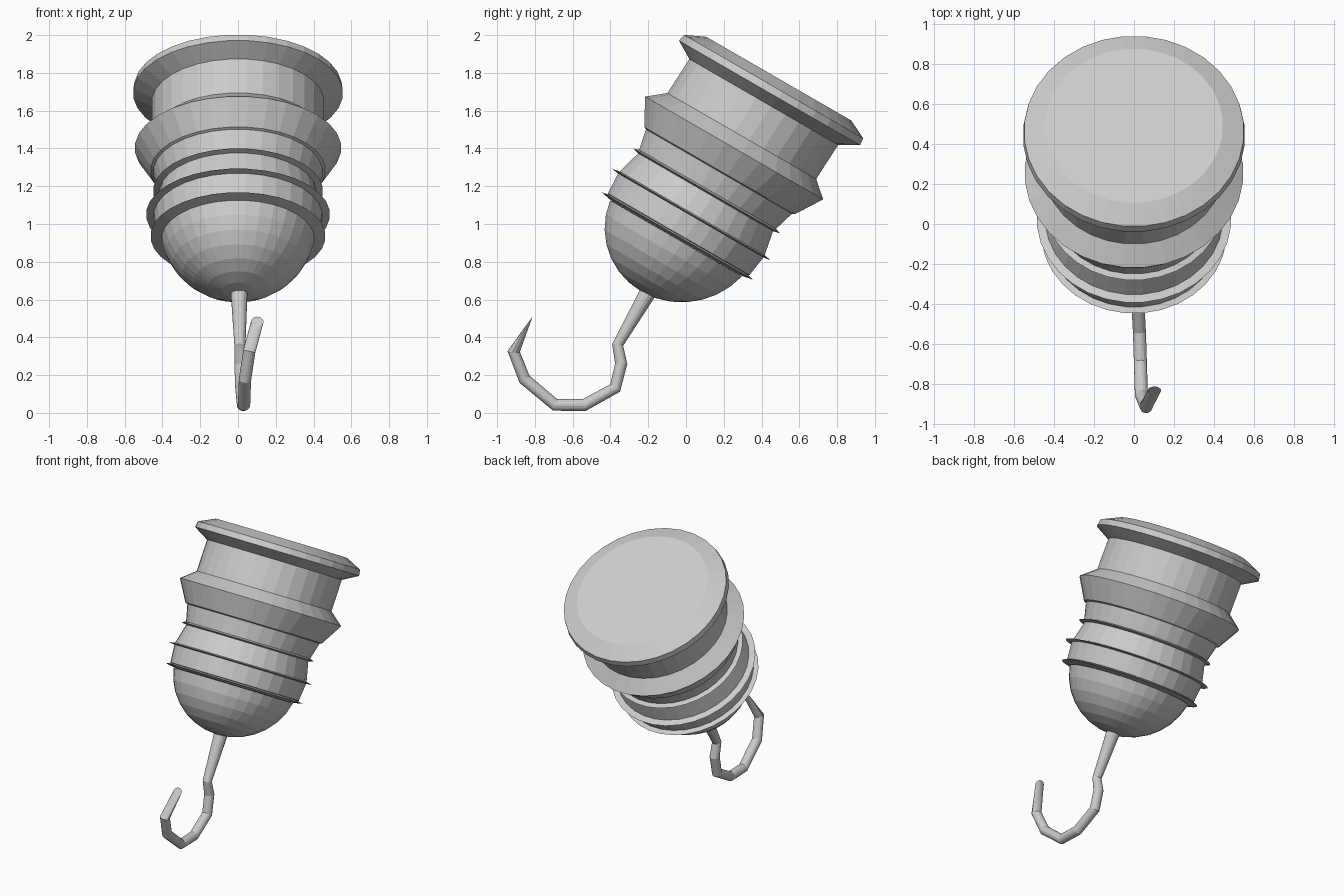
import bpy, bmesh, math
from mathutils import Vector

if "Cube" in bpy.data.objects:
    bpy.data.objects.remove(bpy.data.objects["Cube"])

SIDES = 32
TILT = math.radians(30)
AXIS = Vector((0, math.sin(TILT), math.cos(TILT)))
SIDE = Vector((0, math.cos(TILT), -math.sin(TILT)))
X = Vector((1, 0, 0))


def centre(s):
    # the stack leans slightly along its tilted axis
    return AXIS * s + SIDE * (-0.507 + 0.048 * (s - 0.79))


def skin(name, rings):
    """Bridge rings of points into a closed, flat-shaded skin."""
    bm = bmesh.new()
    loops = [[bm.verts.new(p) for p in ring] for ring in rings]
    for a, b in zip(loops, loops[1:]):
        n = len(a)
        for i in range(n):
            j = (i + 1) % n
            bm.faces.new((a[i], a[j], b[j], b[i]))
    bm.faces.new(loops[0][::-1])
    bm.faces.new(loops[-1])
    bmesh.ops.recalc_face_normals(bm, faces=bm.faces)
    mesh = bpy.data.meshes.new(name)
    bm.to_mesh(mesh)
    bm.free()
    obj = bpy.data.objects.new(name, mesh)
    bpy.context.collection.objects.link(obj)
    return obj


def circle(c, u, v, r, n):
    return [c + (u * math.cos(a) + v * math.sin(a)) * r
            for a in (2 * math.pi * (i + 0.5) / n for i in range(n))]


def lathe(name, profile):
    """Profile of (height along axis, radius)."""
    return skin(name, [circle(centre(s), X, SIDE, r, SIDES) for s, r in profile])


# top flange
lathe("top_flange", [(1.63, 0.455), (1.688, 0.556), (1.728, 0.55), (1.778, 0.445)])

# sleeve with its flared collar
lathe("sleeve", [(1.19, 0.44), (1.2, 0.463), (1.342, 0.547), (1.417, 0.457), (1.635, 0.457)])

# waist between the thin rings
lathe("waist", [(0.78, 0.405), (0.80, 0.435), (0.925, 0.447), (1.06, 0.415), (1.2, 0.45)])

# thin sharp rings
for i, (s, r) in enumerate([(1.072, 0.45), (0.924, 0.487), (0.788, 0.464)]):
    lathe(f"thin_ring_{i + 1}", [(s - 0.014, 0.39), (s, r), (s + 0.014, 0.41)])

# rounded dome underneath
R, S0 = 0.412, 0.850
lathe("dome", [(S0 - R * math.cos(a), R * math.sin(a))
               for a in (math.radians(11.25 * k + 0.5) for k in range(8))])

# hook: x, y, z, radius along the path
path = [(0.004, -0.165, 0.70, 0.052), (0.006, -0.20, 0.64, 0.045),
        (0.01, -0.362, 0.36, 0.030), (0.013, -0.343, 0.26, 0.033),
        (0.018, -0.375, 0.132, 0.033), (0.027, -0.538, 0.042, 0.033),
        (0.032, -0.692, 0.042, 0.033), (0.037, -0.855, 0.178, 0.033),
        (0.06, -0.912, 0.325, 0.033)]
pts = [Vector(p[:3]) for p in path]
tip = Vector((0.102, -0.832, 0.483))
rings = []
for i, p in enumerate(pts):
    before = pts[max(i - 1, 0)]
    after = pts[i + 1] if i + 1 < len(pts) else tip
    d = (p - before).normalized() + (after - p).normalized()
    d.normalize()
    u = (X - d * X.dot(d)).normalized()
    rings.append(circle(p, u, u.cross(d), path[i][3], 16))
# obliquely cut, chisel-like tip
along = Vector((0.12, 0.6, 0.8)).normalized()
across = (X - along * X.dot(along)).normalized()
rings.append(circle(tip, across, along, 0.033, 16))
# match the tip's winding to the previous ring
last = rings[-2]
if (last[4] - pts[-1]).dot(rings[-1][4] - tip) < 0:
    rings[-1] = circle(tip, across, -along, 0.033, 16)
skin("hook", rings)
